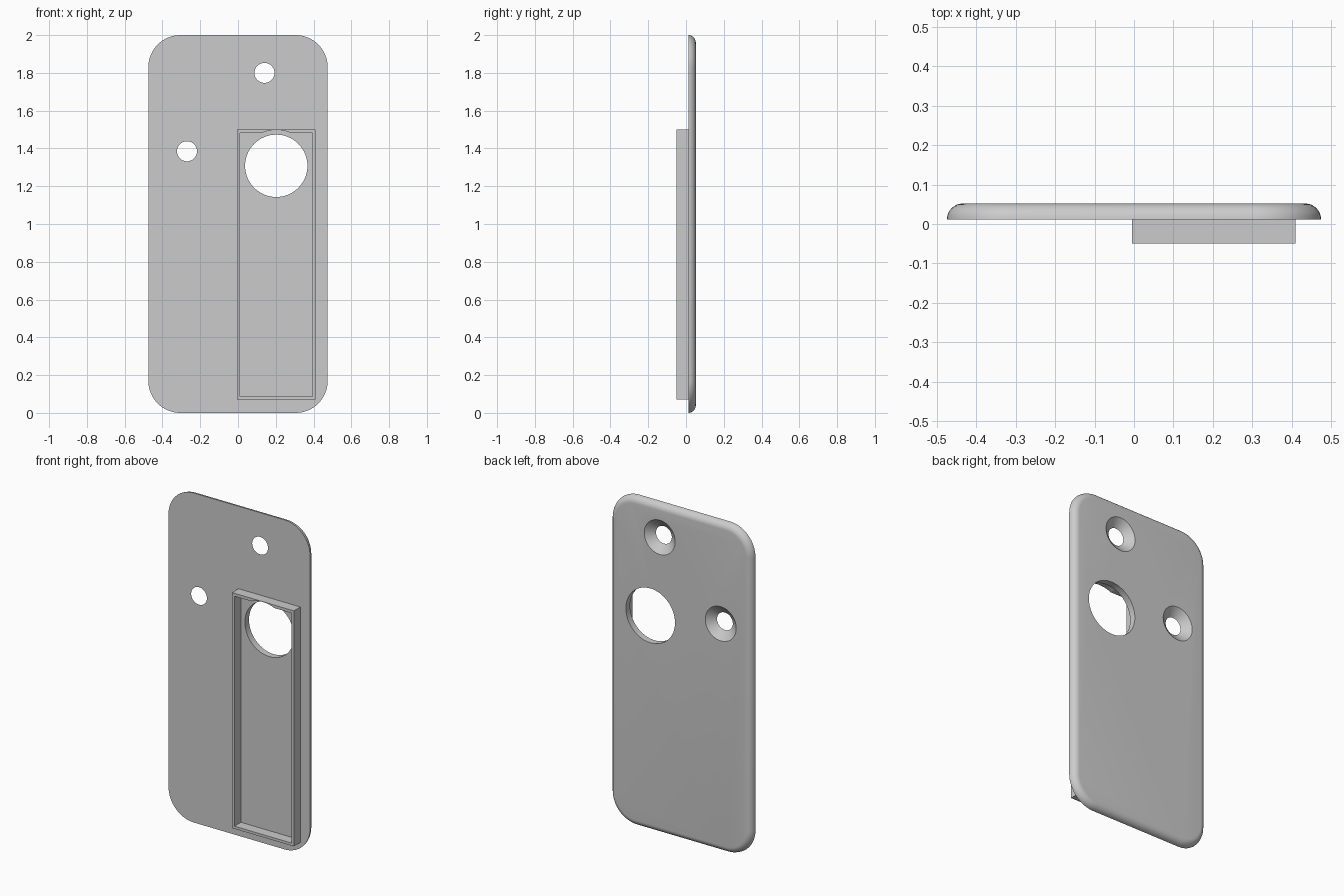
import bpy, bmesh
from math import sin, cos, pi, radians, asin

if "Cube" in bpy.data.objects:
    bpy.data.objects.remove(bpy.data.objects["Cube"])

HALF_W, HEIGHT, CORNER, EDGE = 0.475, 2.0, 0.17, 0.04
FRONT, BACK = 0.012, 0.052
BIG_X, BIG_Z = 0.2025, 1.308


def finish(name, bm):
    bmesh.ops.recalc_face_normals(bm, faces=bm.faces)
    me = bpy.data.meshes.new(name)
    bm.to_mesh(me)
    bm.free()
    ob = bpy.data.objects.new(name, me)
    bpy.context.collection.objects.link(ob)
    return ob


def loft(name, rings):
    """Skin closed rings of (x, y, z) points, capped at both ends."""
    bm = bmesh.new()
    loops = [[bm.verts.new(p) for p in ring] for ring in rings]
    for a, b in zip(loops, loops[1:]):
        for i in range(len(a)):
            j = (i + 1) % len(a)
            bm.faces.new((a[i], a[j], b[j], b[i]))
    bm.faces.new(loops[0])
    bm.faces.new(loops[-1])
    return finish(name, bm)


def rounded_outline(inset, y, n=16):
    pts, r = [], CORNER - inset
    cx, cz = HALF_W - CORNER, HEIGHT / 2 - CORNER
    for k, (sx, sz) in enumerate(((1, 1), (-1, 1), (-1, -1), (1, -1))):
        for i in range(n + 1):
            a = (k + i / n) * pi / 2
            pts.append((sx * cx + r * cos(a), y, HEIGHT / 2 + sz * cz + r * sin(a)))
    return pts


def circle(x, z, r, y, n=64):
    return [(x + r * cos(2 * pi * i / n), y, z + r * sin(2 * pi * i / n)) for i in range(n)]


def rect(x0, x1, z0, z1, y):
    return [(x0, y, z0), (x1, y, z0), (x1, y, z1), (x0, y, z1)]


def cut(ob, cutter):
    cutter.hide_render = True
    mod = ob.modifiers.new("cut", 'BOOLEAN')
    mod.operation, mod.solver, mod.object = 'DIFFERENCE', 'EXACT', cutter
    bpy.context.view_layer.objects.active = ob
    bpy.ops.object.modifier_apply(modifier=mod.name)
    bpy.data.objects.remove(cutter)


# Plate with a quarter-round edge on the back
steps = 8
plate = loft("plate", [rounded_outline(EDGE * (1 - cos(t)), FRONT + EDGE * sin(t))
                       for t in (i * pi / 2 / steps for i in range(steps + 1))])

# Large round opening
cut(plate, loft("opening_cutter", [circle(BIG_X, BIG_Z, 0.165, y) for y in (-0.1, 0.1)]))

# Countersunk screw holes, widening towards the back
slope = (0.104 - 0.053) / (BACK - FRONT)
for x, z in ((0.14, 1.80), (-0.27, 1.385)):
    cut(plate, loft("screw_cutter", [circle(x, z, 0.053, FRONT - 0.05),
                                     circle(x, z, 0.053, FRONT),
                                     circle(x, z, 0.104 + 0.01 * slope, BACK + 0.01)]))

# Thin raised frame on the front, relieved around the opening
frame = loft("frame", [rect(-0.005, 0.41, 0.07, 1.5, y) for y in (-0.05, FRONT)])
cut(frame, loft("frame_cutter", [rect(0.011, 0.394, 0.086, 1.482, y) for y in (-0.1, 0.1)]))
cut(frame, loft("relief_cutter", [circle(BIG_X, BIG_Z, 0.19, y, 96) for y in (-0.1, 0.1)]))

# Smooth curved surfaces while keeping hard edges
for ob in (plate, frame):
    bpy.ops.object.select_all(action='DESELECT')
    ob.select_set(True)
    bpy.context.view_layer.objects.active = ob
    bpy.ops.object.shade_smooth_by_angle(angle=radians(25))
